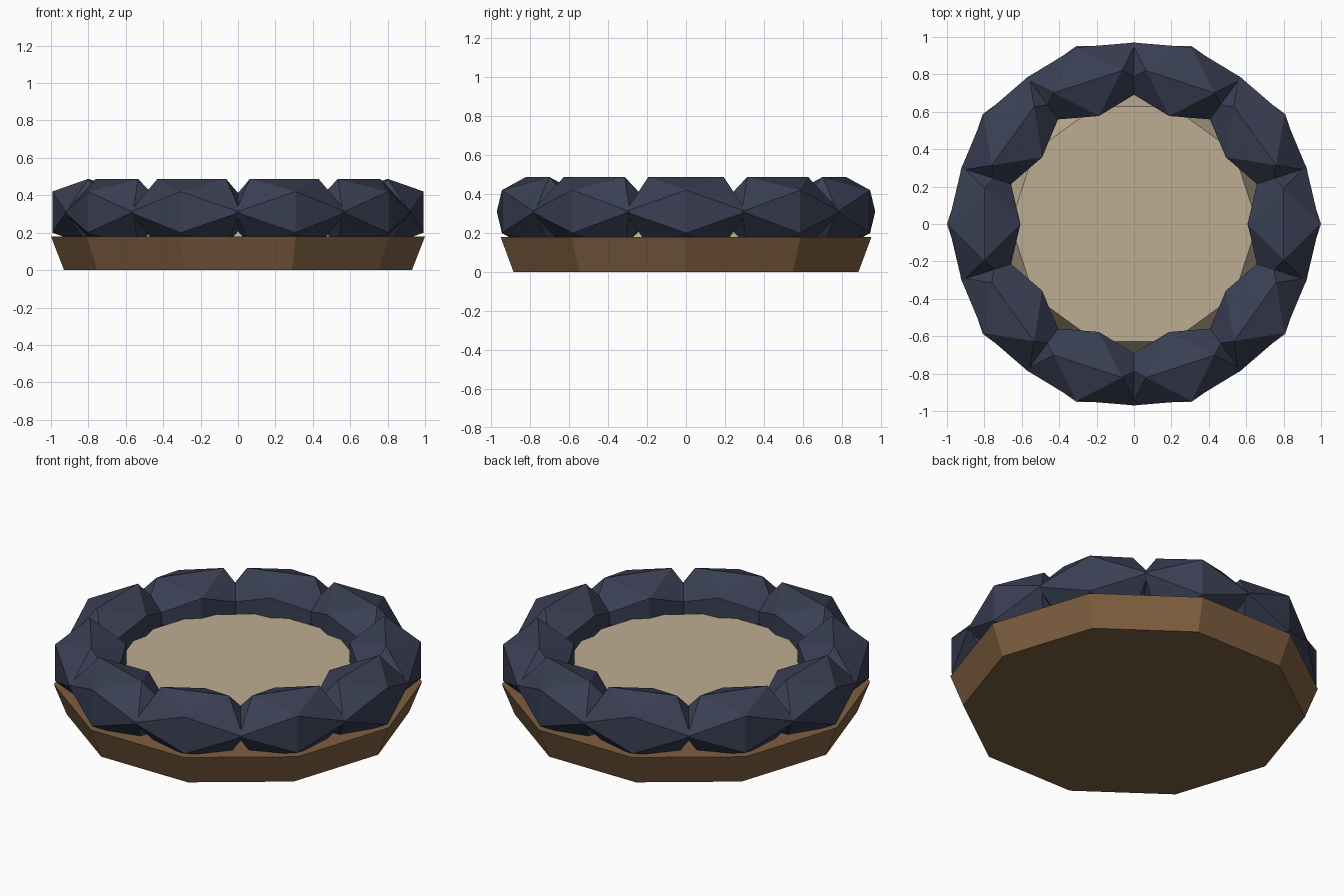
import bpy, bmesh, math
from mathutils import Matrix, Vector

if "Cube" in bpy.data.objects:
    bpy.data.objects.remove(bpy.data.objects["Cube"])

SIDES = 10


def material(name, rgb):
    m = bpy.data.materials.new(name)
    m.diffuse_color = (*rgb, 1)
    m.use_nodes = True
    m.node_tree.nodes["Principled BSDF"].inputs["Base Color"].default_value = m.diffuse_color
    return m


brown = material("brown_earth", (0.21, 0.115, 0.052))
tan = material("tan_sand", (0.51, 0.42, 0.29))
slate = material("dark_slate", (0.042, 0.05, 0.088))


def finish(bm, name, mat):
    bmesh.ops.recalc_face_normals(bm, faces=bm.faces)
    me = bpy.data.meshes.new(name)
    bm.to_mesh(me)
    bm.free()
    me.materials.append(mat)
    ob = bpy.data.objects.new(name, me)
    bpy.context.collection.objects.link(ob)
    return ob


def frustum(name, r_bottom, r_top, z0, z1, mat):
    """Ten-sided tapered disc with a corner on the +x axis."""
    bm = bmesh.new()
    rings = []
    for r, z in ((r_bottom, z0), (r_top, z1)):
        rings.append([bm.verts.new((r * math.cos(math.tau * i / SIDES),
                                    r * math.sin(math.tau * i / SIDES), z))
                      for i in range(SIDES)])
    bm.faces.new(rings[0])
    bm.faces.new(rings[1])
    for i in range(SIDES):
        j = (i + 1) % SIDES
        bm.faces.new((rings[0][i], rings[0][j], rings[1][j], rings[1][i]))
    return finish(bm, name, mat)


def stone(name, angle):
    """Stretched icosahedron: x radial, y tangential, z up."""
    half = Vector((0.193, 0.312, 0.178))
    k = 2 / (1 + math.sqrt(5))
    bm = bmesh.new()
    for a in (-1, 1):
        for b in (-1, 1):
            for p in ((0, a * k, b), (a * k, b, 0), (b, 0, a * k)):
                bm.verts.new((p[0] * half.x, p[1] * half.y, p[2] * half.z))
    bmesh.ops.convex_hull(bm, input=bm.verts)
    place = Matrix.Rotation(angle, 4, 'Z') @ Matrix.Translation((0.8, 0, 0.31))
    bmesh.ops.transform(bm, matrix=place, verts=bm.verts)
    return finish(bm, name, slate)


# Tapered base and raised sandy centre
frustum("base", 0.93, 1.0, 0.0, 0.18, brown)
frustum("sand_bed", 0.73, 0.66, 0.17, 0.30, tan)

# Ring of stones
for i in range(SIDES):
    stone(f"rim_stone_{i + 1}", math.tau * i / SIDES)
